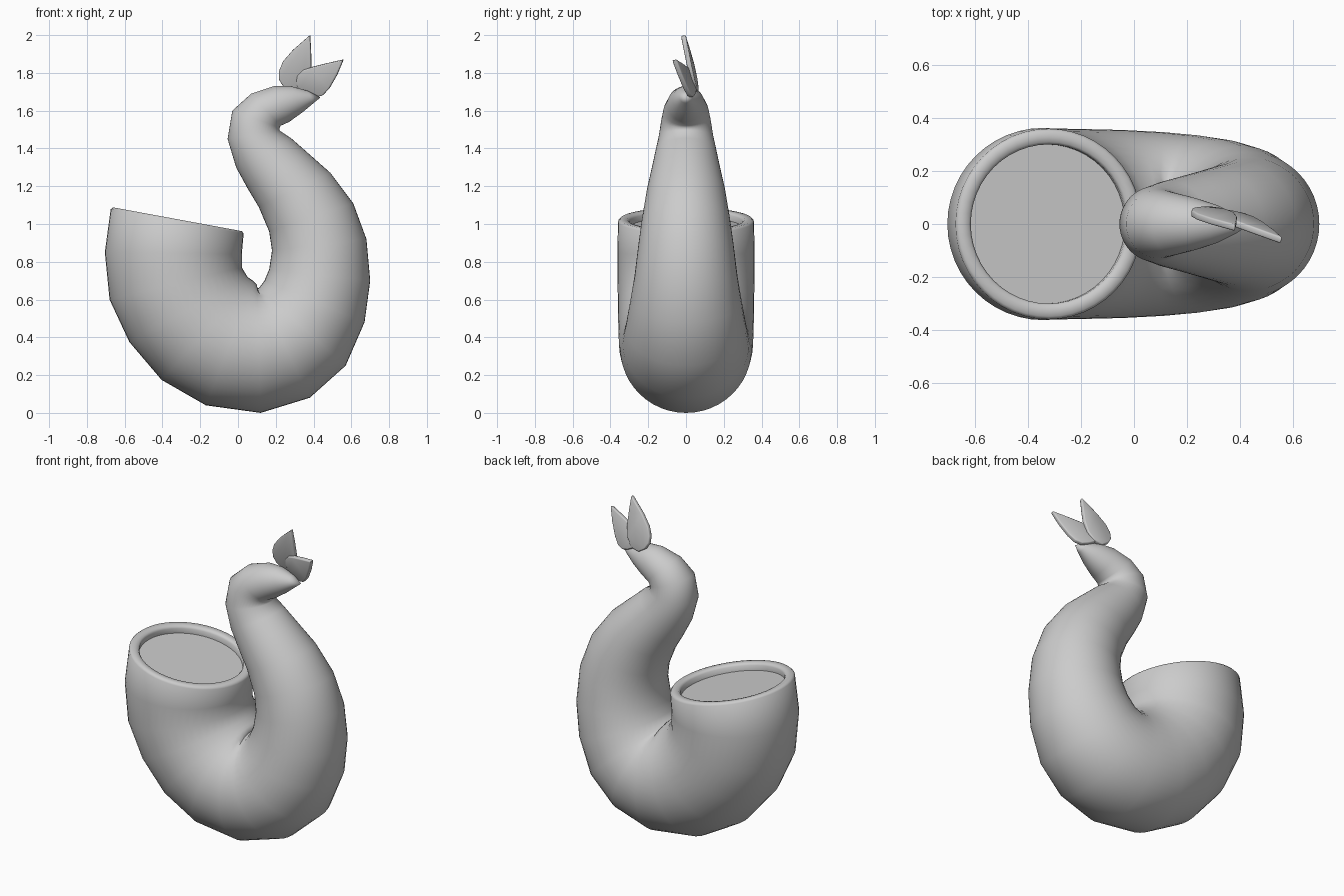
import bpy, bmesh, math
from mathutils import Vector

if "Cube" in bpy.data.objects:
    bpy.data.objects.remove(bpy.data.objects["Cube"])

SEG = 48

# Horn stations: outer x, z, inner x, z, half-width in y
STATIONS = [
    (-.705, .85, .02, .84, .363), (-.68, .60, .02, .77, .362),
    (-.575, .375, .05, .72, .36), (-.405, .175, .08, .70, .358),
    (-.17, .04, .09, .69, .355), (.12, .0, .10, .68, .347),
    (.38, .08, .10, .66, .335), (.57, .25, .11, .66, .318),
    (.67, .48, .14, .70, .295), (.70, .70, .165, .76, .272),
    (.68, .92, .18, .86, .252), (.61, 1.11, .165, .96, .232),
    (.49, 1.27, .11, 1.09, .207), (.36, 1.385, .05, 1.19, .182),
    (.28, 1.455, -.01, 1.30, .163), (.22, 1.495, -.055, 1.45, .143),
    (.22, 1.51, -.03, 1.60, .13), (.225, 1.52, .07, 1.69, .118),
    (.27, 1.54, .19, 1.73, .098), (.34, 1.59, .28, 1.73, .072),
    (.40, 1.64, .37, 1.705, .035)]
TIP = Vector((.437, 0, 1.67))

# Mouth rim and recessed filling: scale, depth below the rim
RIM = [(.835, .045), (.835, .014), (.86, .002), (.91, 0), (.97, 0), (1, .012)]


def finish(bm, name, angle):
    bmesh.ops.recalc_face_normals(bm, faces=bm.faces)
    mesh = bpy.data.meshes.new(name)
    bm.to_mesh(mesh)
    bm.free()
    ob = bpy.data.objects.new(name, mesh)
    bpy.context.collection.objects.link(ob)
    bpy.ops.object.select_all(action='DESELECT')
    ob.select_set(True)
    bpy.context.view_layer.objects.active = ob
    bpy.ops.object.shade_smooth_by_angle(angle=math.radians(angle))
    return ob


def ring(bm, centre, u, ry):
    verts = []
    for i in range(SEG):
        a = 2 * math.pi * i / SEG
        verts.append(bm.verts.new(centre + u * math.cos(a) + Vector((0, ry * math.sin(a), 0))))
    return verts


def bridge(bm, a, b):
    for i in range(SEG):
        j = (i + 1) % SEG
        bm.faces.new((a[i], a[j], b[j], b[i]))


# Curled horn with thick rim
bm = bmesh.new()
mouth = Vector((-.32, 0, 1.025))
mouth_u = Vector((-.352, 0, .065))
mouth_n = Vector((.065, 0, .352)).normalized()
rings = [ring(bm, mouth - mouth_n * d, mouth_u * s, .36 * s) for s, d in RIM]
for ox, oz, ix, iz, ry in STATIONS:
    outer, inner = Vector((ox, 0, oz)), Vector((ix, 0, iz))
    rings.append(ring(bm, (outer + inner) / 2, (outer - inner) / 2, ry))
for a, b in zip(rings, rings[1:]):
    bridge(bm, a, b)
bm.faces.new(rings[0])
tip = bm.verts.new(TIP)
for i in range(SEG):
    bm.faces.new((rings[-1][i], rings[-1][(i + 1) % SEG], tip))
finish(bm, "horn", 60)


# Leaves: front outline laid on a tilted plane, then thickened
def leaf(name, outline, y0, slope_x, slope_z):
    bm = bmesh.new()
    x0, z0 = outline[0]
    bm.faces.new([bm.verts.new((x, y0 + slope_x * (x - x0) + slope_z * (z - z0), z))
                  for x, z in outline])
    ob = finish(bm, name, 40)
    solid = ob.modifiers.new("thickness", 'SOLIDIFY')
    solid.thickness = .026
    solid.offset = 0
    bevel = ob.modifiers.new("soft_edge", 'BEVEL')
    bevel.width = .006
    bevel.segments = 2


leaf("upper_leaf",
     [(.285, 1.70), (.24, 1.73), (.218, 1.765), (.217, 1.81), (.238, 1.86), (.29, 1.92),
      (.382, 2.0), (.387, 1.91), (.388, 1.83), (.375, 1.76), (.34, 1.71)],
     .055, -.1, -.2)
leaf("lower_leaf",
     [(.37, 1.685), (.325, 1.71), (.308, 1.745), (.315, 1.785), (.345, 1.815), (.39, 1.83),
      (.47, 1.85), (.558, 1.87), (.525, 1.79), (.485, 1.72), (.45, 1.682), (.41, 1.672)],
     .04, -.3, -.25)
